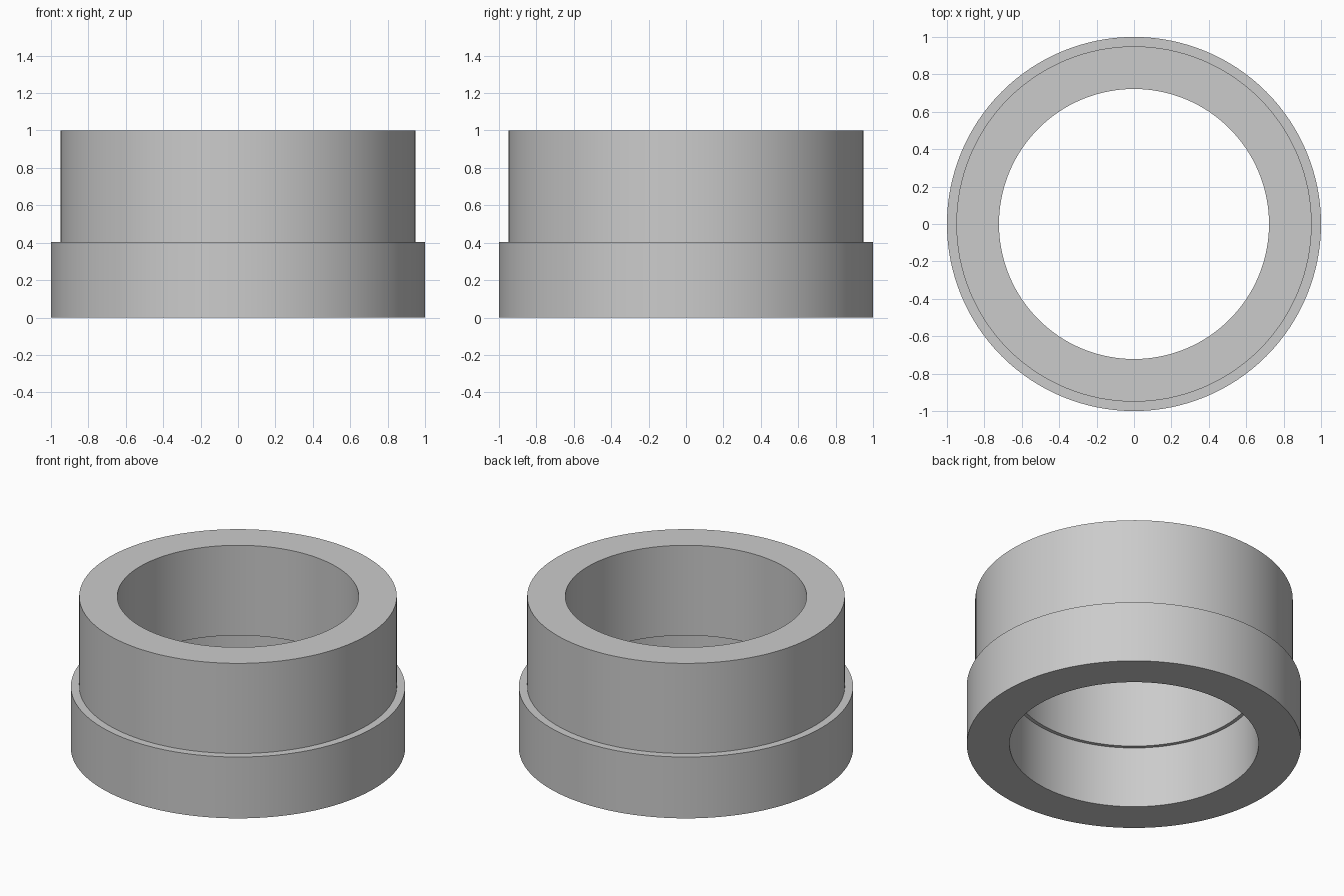
import bpy
import bmesh
import math

cube = bpy.data.objects.get("Cube")
if cube:
    bpy.data.objects.remove(cube, do_unlink=True)

# Single grey colour
grey = bpy.data.materials.new("light_grey")
grey.use_nodes = True
colour = (0.6, 0.6, 0.6, 1.0)
grey.diffuse_color = colour
grey.node_tree.nodes["Principled BSDF"].inputs["Base Color"].default_value = colour


def lathe(name, profile, segments=128):
    """Revolve a closed (radius, height) profile around the z axis."""
    bm = bmesh.new()
    verts = [bm.verts.new((r, 0, z)) for r, z in profile]
    edges = [bm.edges.new((verts[i - 1], verts[i])) for i in range(len(verts))]
    bmesh.ops.spin(bm, geom=verts + edges, cent=(0, 0, 0), axis=(0, 0, 1),
                   angle=math.tau, steps=segments, use_duplicate=False)
    bmesh.ops.remove_doubles(bm, verts=bm.verts, dist=0.0001)
    bmesh.ops.recalc_face_normals(bm, faces=bm.faces)
    mesh = bpy.data.meshes.new(name)
    bm.to_mesh(mesh)
    bm.free()
    mesh.materials.append(grey)
    obj = bpy.data.objects.new(name, mesh)
    bpy.context.collection.objects.link(obj)
    return obj


# Stepped collar: wide base, narrower upper sleeve, stepped bore
step = 0.405
collar = lathe("stepped_collar", [
    (0.745, 0), (1, 0), (1, step), (0.95, step),
    (0.95, 1), (0.722, 1), (0.722, step), (0.745, step),
])

# Smooth round walls with crisp rims
bpy.ops.object.select_all(action='DESELECT')
collar.select_set(True)
bpy.context.view_layer.objects.active = collar
bpy.ops.object.shade_smooth_by_angle(angle=math.radians(30))
